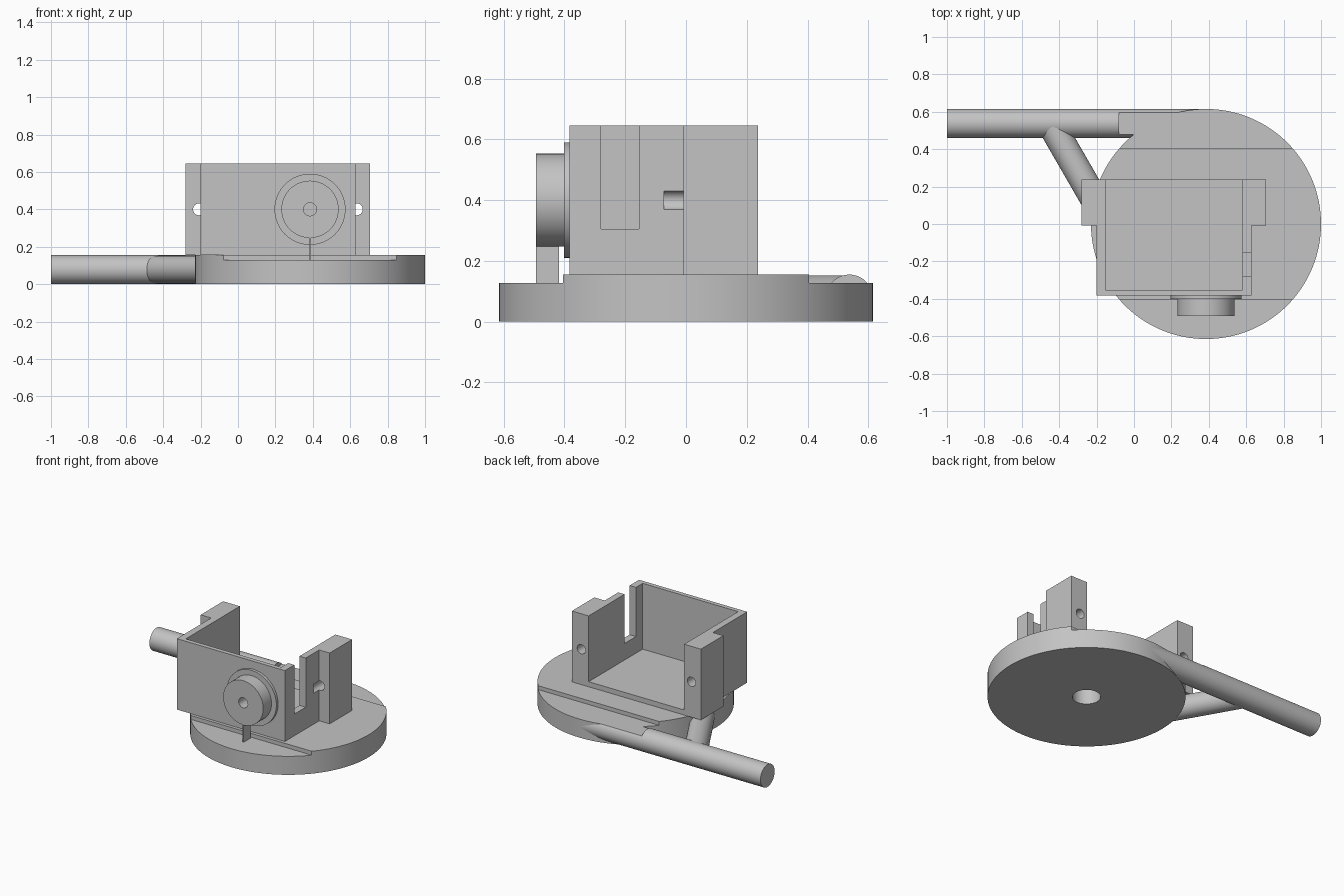
import bpy
import bmesh
from math import radians
from mathutils import Vector

if "Cube" in bpy.data.objects:
    bpy.data.objects.remove(bpy.data.objects["Cube"], do_unlink=True)

GREY = (0.55, 0.55, 0.55, 1.0)
grey = bpy.data.materials.new("plain grey")
grey.use_nodes = True
grey.diffuse_color = GREY
grey.node_tree.nodes["Principled BSDF"].inputs["Base Color"].default_value = GREY


def make_object(name, bm):
    bmesh.ops.recalc_face_normals(bm, faces=bm.faces)
    mesh = bpy.data.meshes.new(name)
    bm.to_mesh(mesh)
    bm.free()
    mesh.materials.append(grey)
    obj = bpy.data.objects.new(name, mesh)
    bpy.context.collection.objects.link(obj)
    return obj


def prism(name, outline, z0, z1):
    """Extrude a plan outline from z0 up to z1."""
    bm = bmesh.new()
    face = bm.faces.new([bm.verts.new((x, y, z0)) for x, y in outline])
    new = bmesh.ops.extrude_face_region(bm, geom=[face])["geom"]
    verts = [v for v in new if isinstance(v, bmesh.types.BMVert)]
    bmesh.ops.translate(bm, verts=verts, vec=(0, 0, z1 - z0))
    return make_object(name, bm)


def box(name, x0, x1, y0, y1, z0, z1):
    return prism(name, [(x0, y0), (x1, y0), (x1, y1), (x0, y1)], z0, z1)


def rod(name, start, end, radius, sides=64):
    """Cylinder between two points."""
    start, end = Vector(start), Vector(end)
    axis = end - start
    bm = bmesh.new()
    bmesh.ops.create_cone(bm, cap_ends=True, segments=sides, radius1=radius,
                          radius2=radius, depth=axis.length)
    turn = axis.to_track_quat('Z', 'Y').to_matrix().to_4x4()
    bmesh.ops.transform(bm, matrix=turn, verts=bm.verts)
    bmesh.ops.translate(bm, vec=(start + end) / 2, verts=bm.verts)
    return make_object(name, bm)


def select(obj):
    bpy.ops.object.select_all(action='DESELECT')
    obj.select_set(True)
    bpy.context.view_layer.objects.active = obj


def cut(obj, *cutters):
    for cutter in cutters:
        mod = obj.modifiers.new("cut", 'BOOLEAN')
        mod.operation = 'DIFFERENCE'
        mod.solver = 'EXACT'
        mod.object = cutter
        select(obj)
        bpy.ops.object.modifier_apply(modifier=mod.name)
        bpy.data.objects.remove(cutter, do_unlink=True)


CX = 0.385        # axis of the turntable and the knob
STEP = 0.405      # half width of the raised band
LOW, TOP = 0.128, 0.155
RIM = 0.645       # top of the housing walls
BACK, FRONT = 0.237, -0.383

# Round base with lowered front and back segments and a blind socket below
base = rod("base_disc", (CX, 0, 0), (CX, 0, TOP), 0.615, 128)
cut(base,
    box("front_step", -1, 2, -1, -STEP, LOW, 1),
    box("back_step", -1, 2, STEP, 1, LOW, 1),
    rod("socket", (CX, 0, -0.1), (CX, 0, 0.1), 0.088))

# Handle tangent to the base, flattened where it meets the lowered segment
ARM_Y, ARM_Z = 0.5375, 0.0775
handle = rod("handle", (-1, ARM_Y, ARM_Z), (CX, ARM_Y, ARM_Z), 0.0775)
cut(handle, box("handle_flat", -0.08, 1, STEP, 1, LOW, 1))

# Diagonal brace between handle and base
brace = rod("brace", (-0.446, ARM_Y, ARM_Z), (-0.1, -0.062, ARM_Z), 0.075)

# Open-backed housing: U-shaped wall with a mounting ear on each side
LEFT, RIGHT, EAR, WALL = -0.2, 0.627, 0.08, 0.048
housing = prism("housing_walls", [
    (LEFT, FRONT), (RIGHT, FRONT), (RIGHT, -0.008), (RIGHT + EAR, -0.008),
    (RIGHT + EAR, BACK), (RIGHT - WALL, BACK), (RIGHT - WALL, FRONT + 0.03),
    (LEFT + WALL, FRONT + 0.03), (LEFT + WALL, BACK), (LEFT - EAR, BACK),
    (LEFT - EAR, -0.008), (LEFT, -0.008)], TOP, RIM)
cut(housing, box("side_slot", RIGHT - 0.1, RIGHT + 0.1, -0.28, -0.155, 0.305, 1))
for x in (LEFT - 0.008, RIGHT + 0.008):
    cut(housing, rod("screw_hole", (x, -0.072, 0.4), (x, 0.4, 0.4), 0.032, 32))
floor = box("housing_floor", LEFT + WALL, RIGHT - WALL, FRONT + 0.03, BACK, TOP, 0.19)

# Knob on the front wall, with flange, centre bore and pointer fin
KZ = 0.4
flange = rod("knob_flange", (CX, FRONT, KZ), (CX, -0.402, KZ), 0.19)
knob = rod("knob", (CX, -0.4, KZ), (CX, -0.493, KZ), 0.153)
for part in (flange, knob):
    cut(part, rod("bore", (CX, -0.36, KZ), (CX, -0.6, KZ), 0.035, 32))
fin = box("pointer_fin", CX - 0.004, CX + 0.004, -0.493, -0.418, LOW, 0.255)

# Smooth round sides, keep sharp edges
for obj in (base, handle, brace, housing, flange, knob):
    select(obj)
    bpy.ops.object.shade_smooth_by_angle(angle=radians(30))
